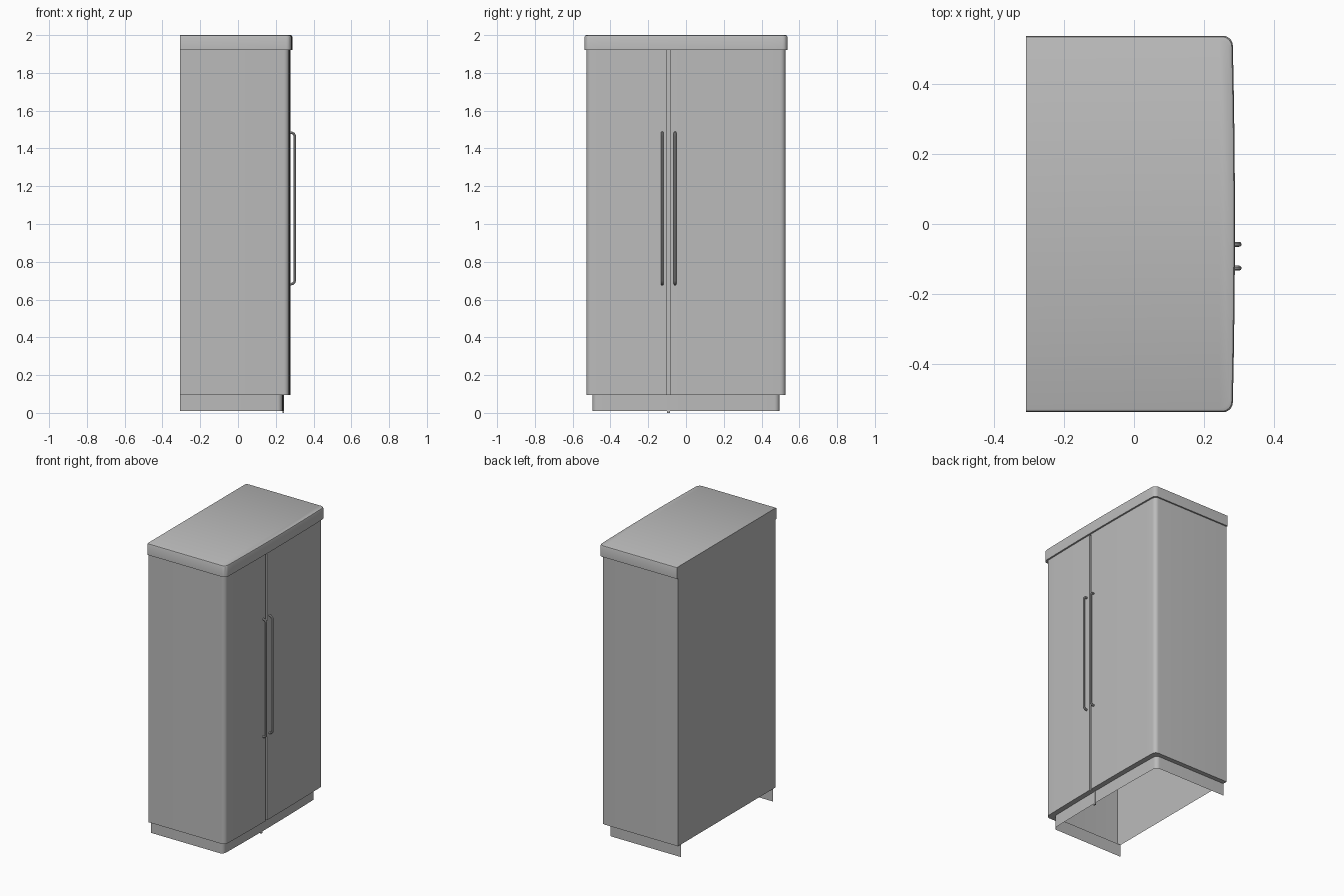
import bpy
import math

cube = bpy.data.objects.get("Cube")
if cube:
    bpy.data.objects.remove(cube, do_unlink=True)

grey = bpy.data.materials.new("plain grey")
grey.use_nodes = True
colour = (0.5, 0.5, 0.5, 1)
grey.diffuse_color = colour
grey.node_tree.nodes["Principled BSDF"].inputs["Base Color"].default_value = colour

BACK = -0.308
SEAM_Y, SEAM_HALF = -0.092, 0.008
LEDGE, BODY_TOP = 0.095, 1.922


def outline(front, half, z, radius=0.028, sag=0.006, notch=None):
    """Open path round the plan: back edge, bowed front, back edge."""
    flat = half - radius
    corner = front - sag - radius

    def bow(y):
        return front - sag * (y / flat) ** 2

    def arc(sign):
        angles = [i * math.pi / 12 for i in range(7)]
        return [(corner + radius * math.cos(a), sign * (flat + radius * math.sin(a)))
                for a in angles]

    pts = [(BACK, -half)] + arc(-1)[::-1]
    ys = [flat * (i / 8 - 1) for i in range(1, 16)]
    if notch is not None:
        lo, hi = SEAM_Y - SEAM_HALF, SEAM_Y + SEAM_HALF
        pts += [(bow(y), y) for y in ys if y < lo]
        pts += [(bow(lo), lo), (bow(lo) - notch, lo), (bow(hi) - notch, hi), (bow(hi), hi)]
        pts += [(bow(y), y) for y in ys if y > hi]
    else:
        pts += [(bow(y), y) for y in ys]
    pts += arc(1) + [(BACK, half)]
    return [(x, y, z) for x, y in pts]


def finish(obj):
    obj.data.materials.append(grey)
    bpy.ops.object.select_all(action="DESELECT")
    obj.select_set(True)
    bpy.context.view_layer.objects.active = obj
    bpy.ops.object.shade_smooth_by_angle(angle=math.radians(30))


def loft(name, rows, closed=True, bottom=False, top=False):
    n = len(rows[0])
    verts = [p for row in rows for p in row]
    faces = []
    for r in range(len(rows) - 1):
        for i in range(n if closed else n - 1):
            j = (i + 1) % n
            faces.append((r * n + i, r * n + j, (r + 1) * n + j, (r + 1) * n + i))
    if bottom:
        faces.append(tuple(reversed(range(n))))
    if top:
        faces.append(tuple(range(len(verts) - n, len(verts))))
    mesh = bpy.data.meshes.new(name)
    mesh.from_pydata(verts, [], faces)
    obj = bpy.data.objects.new(name, mesh)
    bpy.context.collection.objects.link(obj)
    finish(obj)


# Hollow cabinet with a recessed seam between the two doors
loft("cabinet_and_doors", [outline(0.277, 0.527, z, notch=0.012) for z in (LEDGE, BODY_TOP)])

# Recessed plinth, open behind and below, with the ledge under the cabinet
loft("plinth", [outline(0.242, 0.496, 0.01, notch=-0.002),
                outline(0.242, 0.496, LEDGE, notch=-0.002),
                outline(0.277, 0.527, LEDGE, notch=0.012)], closed=False)

# Overhanging lid with softened top edges
lid_rows = [(0, BODY_TOP), (0, 1.99), (0.003, 1.997), (0.01, 2.0)]
loft("lid", [outline(0.288 - d, 0.537 - d, z) for d, z in lid_rows], bottom=True, top=True)

# Seam strip running down to the floor
bpy.ops.mesh.primitive_cube_add(size=1, location=(0.24, SEAM_Y, LEDGE / 2))
strip = bpy.context.object
strip.name = "seam_strip"
strip.scale = (0.008, 2 * SEAM_HALF, LEDGE)
finish(strip)


# Bar handles with bent ends
def handle(name, y):
    low, high, inner, outer, bend = 0.682, 1.483, 0.265, 0.3, 0.018
    path = [(inner, low)]
    for cz, start in ((low + bend, -90), (high - bend, 0)):
        for k in range(5):
            a = math.radians(start + k * 22.5)
            path.append((outer - bend + bend * math.cos(a), cz + bend * math.sin(a)))
    path.append((inner, high))
    curve = bpy.data.curves.new(name, "CURVE")
    curve.dimensions = "3D"
    curve.bevel_depth = 0.007
    curve.bevel_resolution = 3
    curve.use_fill_caps = True
    spline = curve.splines.new("POLY")
    spline.points.add(len(path) - 1)
    for point, (x, z) in zip(spline.points, path):
        point.co = (x, y, z, 1)
    obj = bpy.data.objects.new(name, curve)
    bpy.context.collection.objects.link(obj)
    bpy.ops.object.select_all(action="DESELECT")
    obj.select_set(True)
    bpy.context.view_layer.objects.active = obj
    bpy.ops.object.convert(target="MESH")
    finish(bpy.context.object)


for name, offset in (("right_door_handle", -0.034), ("left_door_handle", 0.034)):
    handle(name, SEAM_Y + offset)
